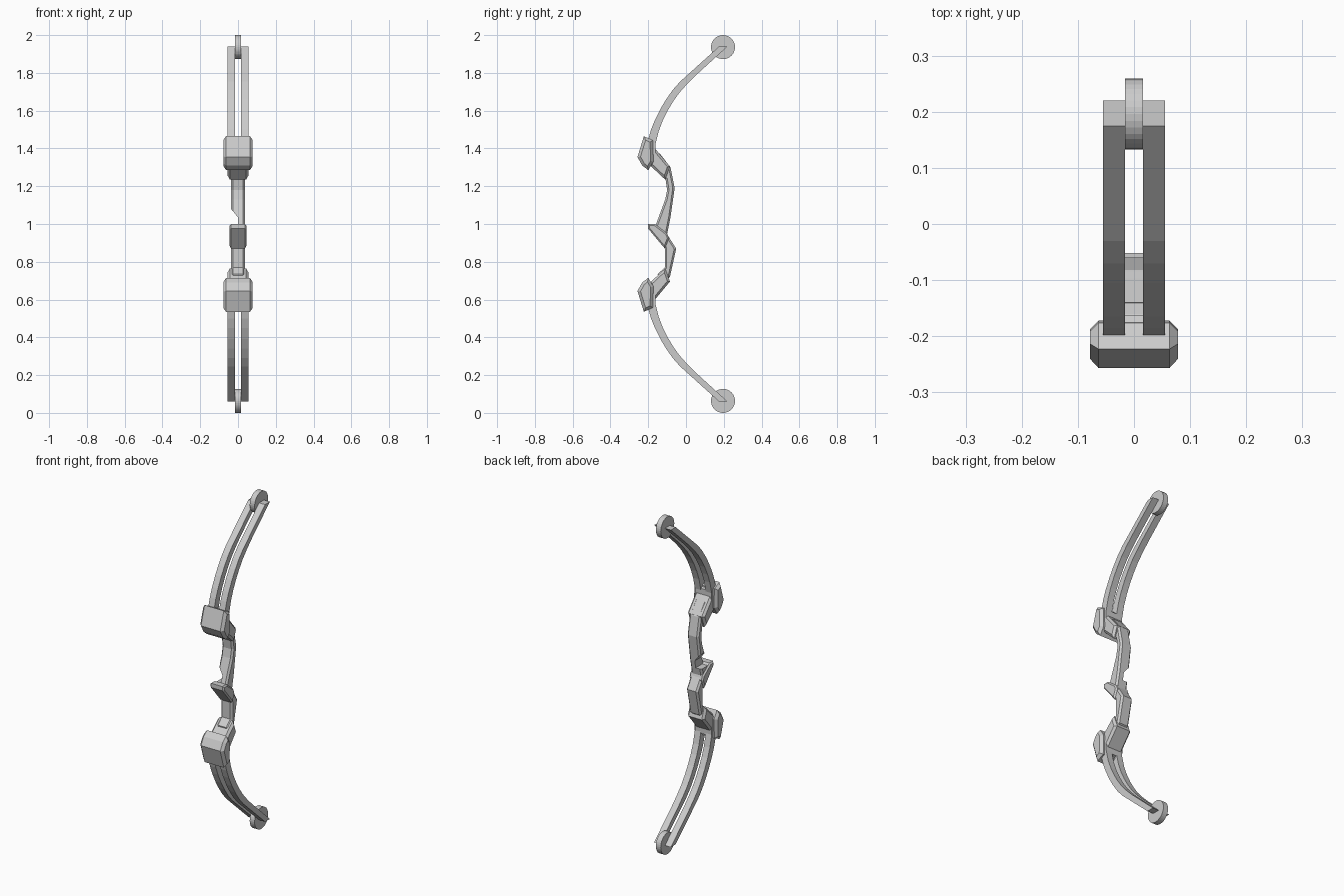
import bpy, bmesh, math
from mathutils import Matrix

cube = bpy.data.objects.get("Cube")
if cube:
    bpy.data.objects.remove(cube, do_unlink=True)

grey = bpy.data.materials.new("light grey")
grey.use_nodes = True
COLOR = (0.6, 0.6, 0.6, 1)
grey.diffuse_color = COLOR
grey.node_tree.nodes["Principled BSDF"].inputs["Base Color"].default_value = COLOR


def finish(bm, name):
    bmesh.ops.recalc_face_normals(bm, faces=bm.faces)
    mesh = bpy.data.meshes.new(name)
    bm.to_mesh(mesh)
    bm.free()
    mesh.materials.append(grey)
    obj = bpy.data.objects.new(name, mesh)
    bpy.context.collection.objects.link(obj)
    return obj


def prism(name, outline, x0, x1, bevel=0.0, flip=False):
    """Extrude a (y, z) outline from x0 to x1; chamfer its side rims; flip mirrors about z = 1."""
    bm = bmesh.new()
    verts = [bm.verts.new((x0, y, 2 - z if flip else z)) for y, z in outline]
    face = bm.faces.new(verts)
    ext = bmesh.ops.extrude_face_region(bm, geom=[face])
    moved = [g for g in ext["geom"] if isinstance(g, bmesh.types.BMVert)]
    bmesh.ops.translate(bm, vec=(x1 - x0, 0, 0), verts=moved)
    bmesh.ops.recalc_face_normals(bm, faces=bm.faces)
    if bevel:
        rims = [e for e in bm.edges if abs(e.verts[0].co.x - e.verts[1].co.x) < 1e-6]
        bmesh.ops.bevel(bm, geom=rims, offset=bevel, segments=1,
                        affect='EDGES', clamp_overlap=True)
    return finish(bm, name)


def wheel(name, y, z, radius, width):
    bm = bmesh.new()
    bmesh.ops.create_cone(bm, cap_ends=True, segments=32, radius1=radius, radius2=radius,
                          depth=width, matrix=Matrix.Translation((0, y, z))
                          @ Matrix.Rotation(math.pi / 2, 4, 'Y'))
    return finish(bm, name)


# Side outlines as (y, z) points of the upper half
limb_front = [(0.175, 1.94), (0.02, 1.80), (-0.03, 1.755), (-0.07, 1.71), (-0.105, 1.66),
              (-0.135, 1.61), (-0.165, 1.55), (-0.185, 1.50), (-0.202, 1.44)]
limb_back = [(0.22, 1.94), (0.05, 1.785), (0.005, 1.74), (-0.035, 1.695), (-0.067, 1.65),
             (-0.097, 1.60), (-0.124, 1.545), (-0.145, 1.49), (-0.162, 1.42)]
limb = limb_front + limb_back[::-1]
limb_base = [(-0.20, 1.445), (-0.162, 1.43), (-0.162, 1.36), (-0.185, 1.31), (-0.21, 1.33)]
housing = [(-0.223, 1.465), (-0.176, 1.443), (-0.172, 1.33), (-0.20, 1.285),
           (-0.232, 1.31), (-0.257, 1.355)]
bracket = [(-0.18, 1.41), (-0.16, 1.395), (-0.085, 1.305), (-0.11, 1.235), (-0.19, 1.31)]

# Limbs, wheels, housings and brackets, mirrored top to bottom
for flip, end in ((False, "upper"), (True, "lower")):
    for x0, x1, side in ((0.016, 0.055, "left"), (-0.055, -0.016, "right")):
        prism(f"{end}_limb_{side}", limb, x0, x1, flip=flip)
    prism(f"{end}_limb_base", limb_base, -0.055, 0.055, flip=flip)
    prism(f"{end}_housing", housing, -0.078, 0.078, 0.015, flip)
    prism(f"{end}_bracket", bracket, -0.055, 0.055, 0.012, flip)
    wheel(f"{end}_wheel", 0.196, 0.0635 if flip else 1.9365, 0.0635, 0.032)

# Grip: the bent central riser
riser_outline = [(-0.14, 1.375), (-0.082, 1.30), (-0.06, 1.19), (-0.082, 1.035), (-0.10, 0.945),
                 (-0.052, 0.87), (-0.085, 0.72), (-0.14, 0.675), (-0.15, 0.735), (-0.112, 0.77),
                 (-0.112, 0.87), (-0.17, 0.95), (-0.16, 0.995), (-0.11, 1.13), (-0.10, 1.18),
                 (-0.108, 1.235), (-0.16, 1.29)]
riser = prism("riser", riser_outline, -0.037, 0.037, 0.010)

# Notch cut through the right side of the riser above the shelf
bm = bmesh.new()
notch = [(-0.08, 1.085), (-0.037, 1.08), (0.0, 1.035), (0.0, 0.99), (-0.08, 0.99)]
face = bm.faces.new([bm.verts.new((x, -0.3, z)) for x, z in notch])
ext = bmesh.ops.extrude_face_region(bm, geom=[face])
bmesh.ops.translate(bm, vec=(0, 0.4, 0),
                    verts=[g for g in ext["geom"] if isinstance(g, bmesh.types.BMVert)])
cutter = finish(bm, "notch_cutter")
cutter.hide_render = True
mod = riser.modifiers.new("notch", 'BOOLEAN')
mod.operation = 'DIFFERENCE'
mod.solver = 'EXACT'
mod.object = cutter
bpy.context.view_layer.objects.active = riser
bpy.ops.object.modifier_apply(modifier=mod.name)
bpy.data.objects.remove(cutter, do_unlink=True)

# Wider shelf with its forward point, below the notch
shelf = [(-0.20, 1.0), (-0.165, 1.0), (-0.10, 0.95), (-0.09, 0.925), (-0.112, 0.87), (-0.20, 0.975)]
prism("shelf", shelf, -0.045, 0.045, 0.008)
